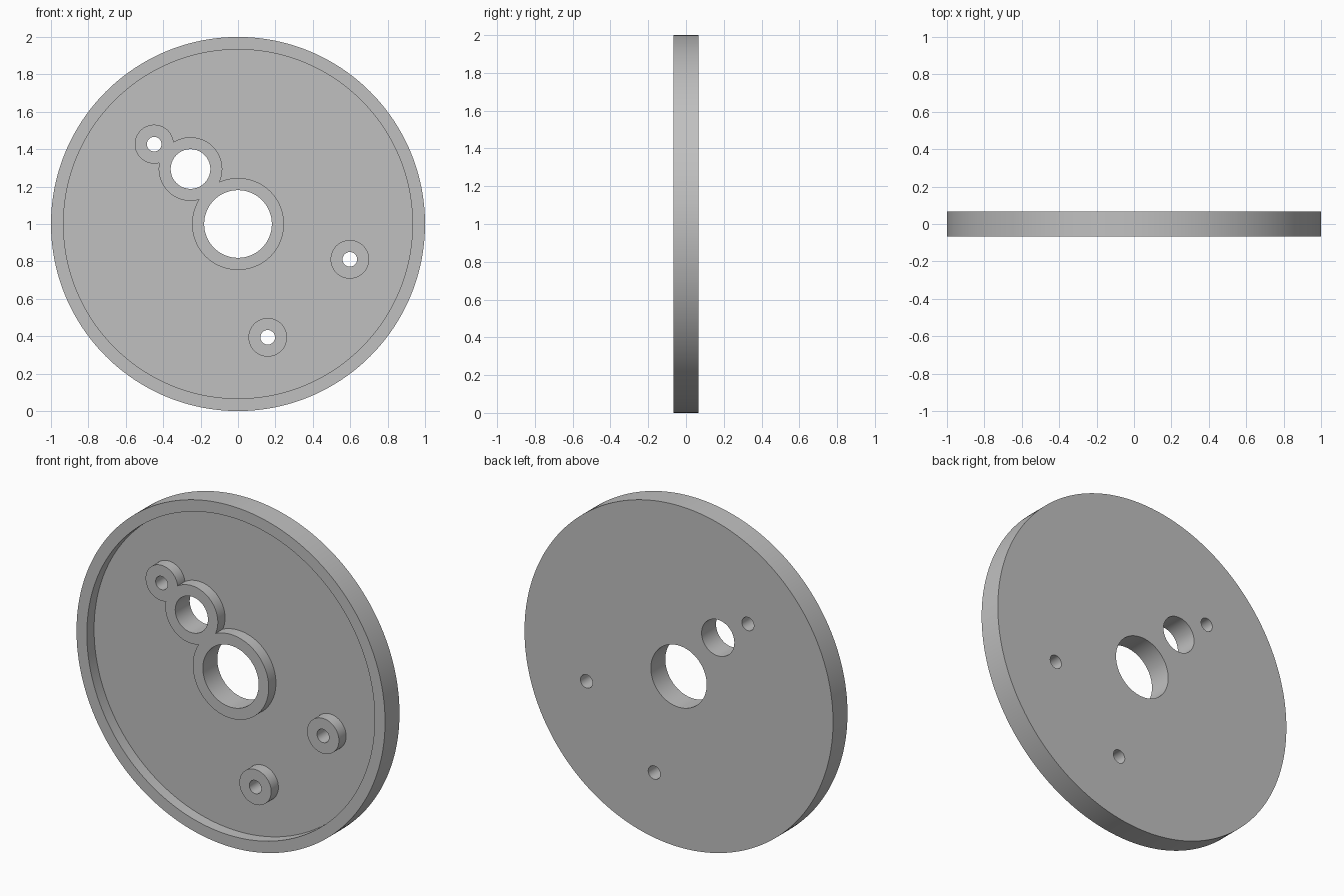
import bpy
import math

if "Cube" in bpy.data.objects:
    bpy.data.objects.remove(bpy.data.objects["Cube"], do_unlink=True)

FRONT, BACK, FLOOR = -0.067, 0.067, 0.0

grey = bpy.data.materials.new("plain grey")
grey.use_nodes = True
colour = (0.53, 0.53, 0.53, 1)
grey.diffuse_color = colour
grey.node_tree.nodes["Principled BSDF"].inputs["Base Color"].default_value = colour


def disc(name, x, z, radius, y0, y1, sides=96):
    """Solid cylinder lying along y, from y0 to y1."""
    bpy.ops.mesh.primitive_cylinder_add(
        vertices=sides, radius=radius, depth=y1 - y0,
        location=(x, (y0 + y1) / 2, z), rotation=(math.pi / 2, 0, 0))
    obj = bpy.context.object
    obj.name = name
    obj.data.materials.append(grey)
    return obj


def combine(target, tool, operation):
    """Apply a boolean and discard the tool."""
    mod = target.modifiers.new(operation.lower(), 'BOOLEAN')
    mod.operation = operation
    mod.solver = 'EXACT'
    mod.object = tool
    bpy.context.view_layer.objects.active = target
    bpy.ops.object.modifier_apply(modifier=mod.name)
    bpy.data.objects.remove(tool, do_unlink=True)


# Round plate with a shallow recess leaving a raised rim
plate = disc("round_plate", 0, 1, 1.0, FRONT, BACK, 192)
combine(plate, disc("recess_cutter", 0, 1, 0.933, FRONT - 0.1, FLOOR, 192), 'DIFFERENCE')

# Bosses flush with the rim: x, z, boss radius, hole radius
bosses = [
    (0, 1, 0.246, 0.181),
    (-0.254, 1.294, 0.17, 0.106),
    (-0.448, 1.427, 0.104, 0.039),
    (0.598, 0.811, 0.103, 0.039),
    (0.159, 0.394, 0.103, 0.039),
]
for x, z, outer, hole in bosses:
    combine(plate, disc("boss", x, z, outer, FRONT, FLOOR + 0.03), 'UNION')

# Through holes
for x, z, outer, hole in bosses:
    combine(plate, disc("hole_cutter", x, z, hole, FRONT - 0.1, BACK + 0.1, 64), 'DIFFERENCE')

# Smooth round walls, crisp edges
bpy.ops.object.select_all(action='DESELECT')
plate.select_set(True)
bpy.context.view_layer.objects.active = plate
bpy.ops.object.shade_smooth_by_angle(angle=math.radians(30))
